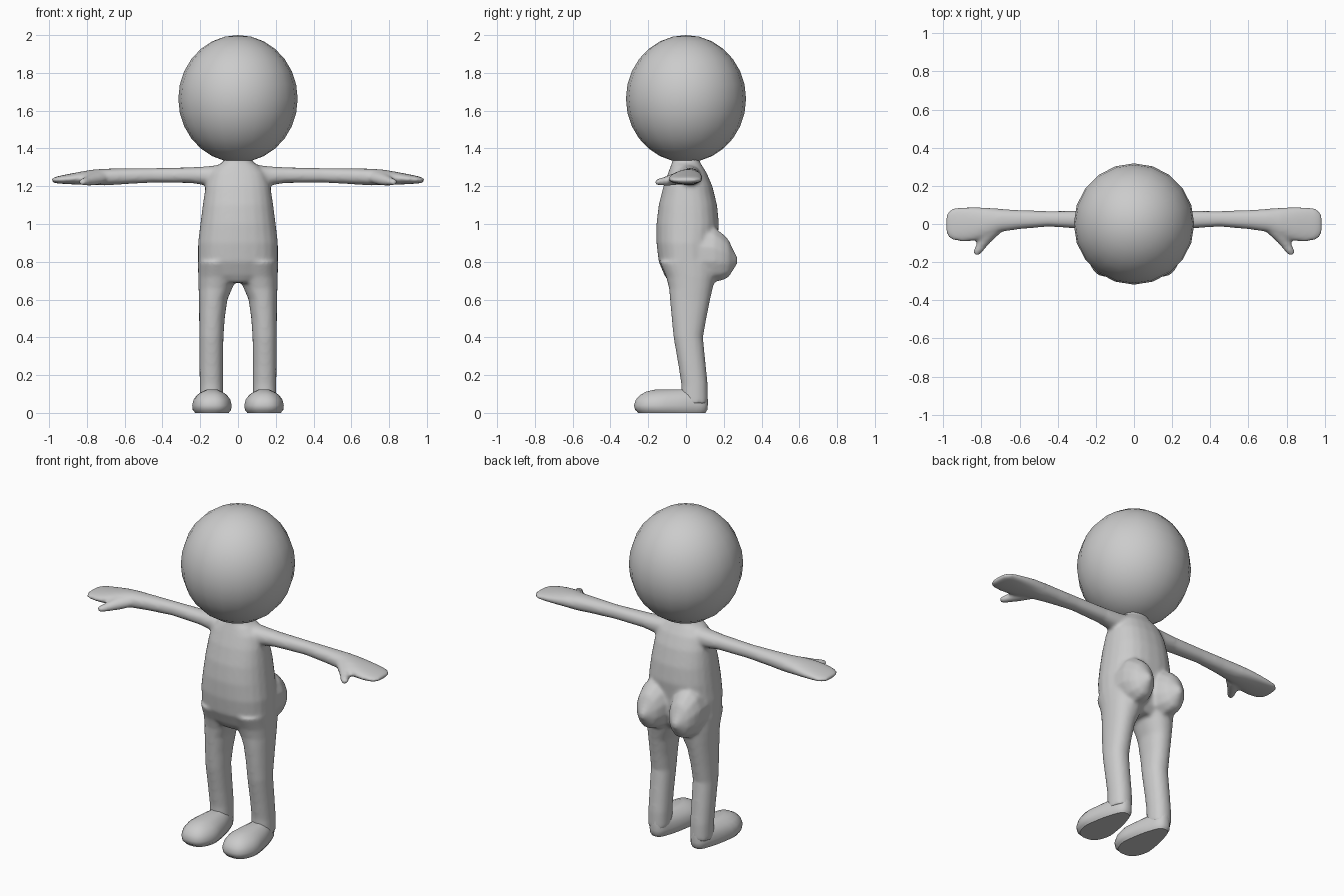
import bpy, bmesh, math


def outline(n, p):
    """Unit superellipse points."""
    pts = []
    for i in range(n):
        t = 2 * math.pi * (i + 0.5) / n
        c, s = math.cos(t), math.sin(t)
        pts.append((math.copysign(abs(c) ** (2 / p), c), math.copysign(abs(s) ** (2 / p), s)))
    return pts


def loft(bm, axis, rings, side=1, n=24, p=2.0, taper=None):
    """Skin rings (pos, a0, a1, b0, b1) along an axis; side=-1 mirrors in x."""
    loops = []
    for pos, a0, a1, b0, b1 in rings:
        loop = []
        for c, s in outline(n, p):
            a = (a0 + a1) / 2 + c * (a1 - a0) / 2
            b = (b0 + b1) / 2 + s * (b1 - b0) / 2
            x, y, z = {'z': (a, b, pos), 'y': (a, pos, b), 'x': (pos, a, b)}[axis]
            if taper:
                x = taper(x, y)
            loop.append(bm.verts.new((x * side, y, z)))
        loops.append(loop)
    faces = [bm.faces.new(loops[0]), bm.faces.new(loops[-1])]
    for l0, l1 in zip(loops, loops[1:]):
        for i in range(n):
            j = (i + 1) % n
            faces.append(bm.faces.new((l0[i], l0[j], l1[j], l1[i])))
    bmesh.ops.recalc_face_normals(bm, faces=faces)


def make_object(name, bm):
    mesh = bpy.data.meshes.new(name)
    bm.to_mesh(mesh)
    bm.free()
    obj = bpy.data.objects.new(name, mesh)
    bpy.context.collection.objects.link(obj)
    for poly in mesh.polygons:
        poly.use_smooth = True
    return obj


# Body: torso, neck, limbs and seat fused into one smooth skin
TORSO = [(0.69, -.12, .12, -.09, .11), (0.73, -.19, .19, -.115, .14),
         (0.80, -.212, .212, -.145, .16), (0.90, -.212, .212, -.157, .165),
         (1.00, -.2, .2, -.157, .175), (1.10, -.187, .187, -.145, .165),
         (1.20, -.172, .172, -.12, .14), (1.27, -.15, .15, -.095, .11),
         (1.31, -.11, .11, -.08, .085), (1.33, -.075, .075, -.072, .072),
         (1.38, -.07, .07, -.07, .07)]
LEG = [(0.05, .08, .202, -.025, .117), (0.15, .079, .203, -.025, .115),
       (0.25, .079, .204, -.04, .105), (0.40, .077, .205, -.066, .09),
       (0.50, .07, .206, -.076, .108), (0.60, .056, .207, -.085, .128),
       (0.66, .03, .209, -.09, .142), (0.72, .005, .211, -.105, .155),
       (0.80, .0, .212, -.14, .16)]
ARM = [(0.08, -.06, .08, 1.19, 1.315), (0.17, -.035, .075, 1.205, 1.305),
       (0.25, -.026, .07, 1.217, 1.300), (0.45, -.014, .068, 1.219, 1.296),
       (0.60, -.027, .073, 1.211, 1.295), (0.70, -.042, .08, 1.204, 1.293),
       (0.77, -.068, .086, 1.206, 1.288), (0.84, -.09, .09, 1.208, 1.276),
       (0.90, -.094, .09, 1.211, 1.264), (0.95, -.086, .083, 1.214, 1.254),
       (0.975, -.068, .066, 1.218, 1.246), (0.987, -.045, .045, 1.224, 1.240)]
THUMB = [(-.163, .812, .838, 1.209, 1.235), (-.145, .793, .845, 1.203, 1.242),
         (-.115, .768, .832, 1.202, 1.250), (-.085, .74, .82, 1.202, 1.262),
         (-.05, .70, .81, 1.206, 1.275), (-.01, .68, .80, 1.215, 1.28)]
SEAT = [(0.08, .0, .205, .69, .99), (0.15, .005, .205, .69, .985),
        (0.19, .02, .195, .698, .955), (0.225, .04, .178, .715, .92),
        (0.25, .07, .15, .755, .865), (0.272, .095, .125, .79, .825)]
body = bmesh.new()
loft(body, 'z', TORSO, p=2.4)
for side in (-1, 1):
    loft(body, 'z', LEG, side, p=2.2)
    loft(body, 'x', ARM, side, p=2.2)
    loft(body, 'y', THUMB, side, n=12)
    loft(body, 'y', SEAT, side, n=12)
body = make_object("body", body)
remesh = body.modifiers.new("fuse", 'REMESH')
remesh.mode = 'VOXEL'
remesh.voxel_size = 0.01
remesh.use_smooth_shade = True
smooth = body.modifiers.new("blend", 'SMOOTH')
smooth.factor = 0.5
smooth.iterations = 8

# Feet: rounded flat-soled shapes, narrower at the heel
FOOT = [(0.008, .04, .236, -.26, .108), (0.016, .033, .243, -.27, .114),
        (0.04, .03, .246, -.276, .116), (0.07, .037, .239, -.266, .116),
        (0.095, .054, .222, -.243, .115), (0.113, .08, .195, -.21, .112),
        (0.124, .105, .17, -.16, .09)]
FOOT.insert(0, (0.0, .045, .231, -.255, .104))


def narrow_heel(x, y):
    k = min(1, max(0, (y + .15) / .2))
    return .138 + (x - .138) * (1 - .36 * k)


for label, side in (("right", -1), ("left", 1)):
    bm = bmesh.new()
    loft(bm, 'z', FOOT, side, n=32, p=2.6, taper=narrow_heel)
    foot = make_object(label + "_foot", bm)
    bpy.context.view_layer.objects.active = foot
    foot.select_set(True)
    bpy.ops.object.shade_smooth_by_angle(angle=math.radians(50))
    foot.select_set(False)

# Head: large smooth ball
bpy.ops.mesh.primitive_uv_sphere_add(segments=20, ring_count=14, radius=1, location=(0, 0, 1.663))
head = bpy.context.object
head.name = "head"
head.scale = (.316, .318, .337)
bpy.ops.object.shade_smooth()
